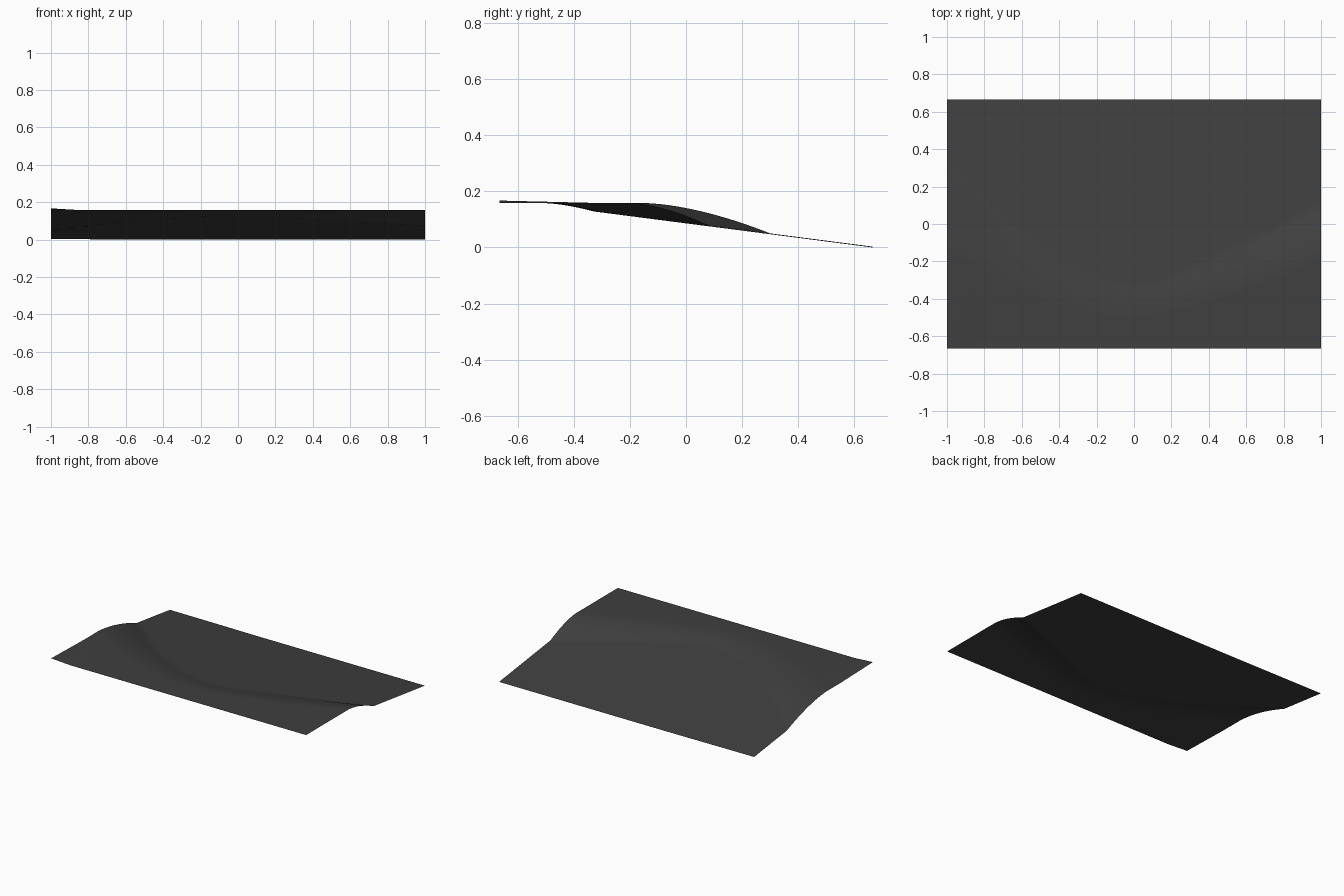
import bpy, bmesh

if "Cube" in bpy.data.objects:
    bpy.data.objects.remove(bpy.data.objects["Cube"])

# Lines of the bank across x = -1, -0.5, 0, 0.5, 1
CREST = [-0.15, -0.41, -0.51, -0.39, -0.20]
FOOT = [0.30, -0.13, -0.33, -0.15, 0.09]
HALF_DEPTH = 0.665


def curve(knots, x):
    """Smooth curve through evenly spaced knots."""
    t = (x + 1) * 2
    i = min(max(int(t), 0), 3)
    f = t - i
    b, c = knots[i], knots[i + 1]
    a = knots[i - 1] if i > 0 else 2 * b - c
    d = knots[i + 2] if i < 3 else 2 * c - b
    return b + 0.5 * f * (c - a + f * (2*a - 5*b + 4*c - d + f * (3*(b - c) + d - a)))


def slope(x, y):
    """Gentle ramp down towards the back."""
    return 0.129 * (HALF_DEPTH - y) + 0.004 * max(0.0, -x - 0.3)


def height(x, y):
    crest, foot = curve(CREST, x), curve(FOOT, x)
    plateau = 0.158 + 0.009 * max(0, (-x - 0.85) / 0.15) * max(0, (-y - 0.3) / 0.365)
    if y >= foot:
        return slope(x, y)
    if y <= crest:
        return plateau
    s = (y - crest) / (foot - crest)
    return plateau + (slope(x, foot) - plateau) * s ** 1.65


# Terrain sheet: upper terrace, curved bank, lower ramp
bm = bmesh.new()
bmesh.ops.create_grid(bm, x_segments=80, y_segments=80, size=1)
for v in bm.verts:
    v.co.y *= HALF_DEPTH
    v.co.z = height(v.co.x, v.co.y)
for f in bm.faces:
    f.smooth = True
mesh = bpy.data.meshes.new("terrain_sheet")
bm.to_mesh(mesh)
bm.free()
sheet = bpy.data.objects.new("terrain_sheet", mesh)
bpy.context.collection.objects.link(sheet)

# Dark ground colour
mat = bpy.data.materials.new("dark_ground")
mat.diffuse_color = (0.05, 0.05, 0.05, 1)
mat.use_nodes = True
mat.node_tree.nodes["Principled BSDF"].inputs["Base Color"].default_value = mat.diffuse_color
mesh.materials.append(mat)
